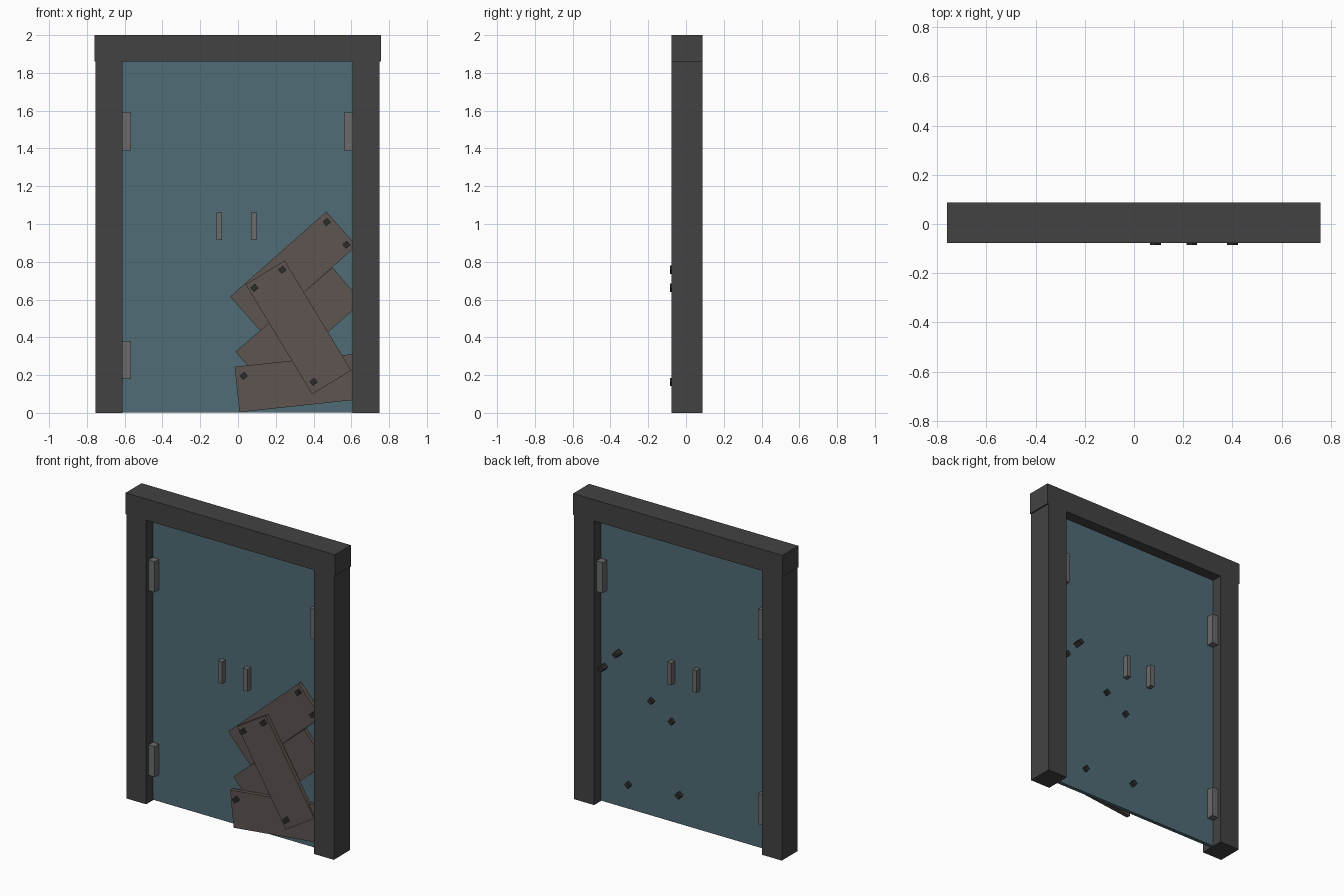
import bpy, bmesh
from math import radians
from mathutils import Matrix

if "Cube" in bpy.data.objects:
    bpy.data.objects.remove(bpy.data.objects["Cube"])


def material(name, rgb):
    m = bpy.data.materials.new(name)
    m.diffuse_color = (*rgb, 1)
    m.use_nodes = True
    m.node_tree.nodes["Principled BSDF"].inputs["Base Color"].default_value = m.diffuse_color
    return m


FRAME = material("dark_metal", (0.055, 0.055, 0.055))
PANEL = material("teal_panel", (0.08, 0.15, 0.18))
WOOD = material("old_wood", (0.11, 0.09, 0.08))
STEEL = material("steel", (0.15, 0.145, 0.145))
NAIL = material("nail_iron", (0.025, 0.025, 0.025))


def box(name, xs, ys, zs, mat, angle=0):
    """Box from ranges, turned about its own centre in the front plane."""
    spans = (xs, ys, zs)
    bm = bmesh.new()
    bmesh.ops.create_cube(bm, size=1)
    bmesh.ops.scale(bm, vec=[b - a for a, b in spans], verts=bm.verts)
    bmesh.ops.rotate(bm, matrix=Matrix.Rotation(-radians(angle), 3, 'Y'), verts=bm.verts)
    me = bpy.data.meshes.new(name)
    bm.to_mesh(me)
    bm.free()
    me.materials.append(mat)
    ob = bpy.data.objects.new(name, me)
    ob.location = [(a + b) / 2 for a, b in spans]
    bpy.context.collection.objects.link(ob)
    return ob


def around(c, size):
    return (c - size / 2, c + size / 2)


# Door frame
DEPTH = (-0.078, 0.087)
box("left_post", (-0.755, -0.611), DEPTH, (0, 1.86), FRAME)
box("right_post", (0.605, 0.749), DEPTH, (0, 1.86), FRAME)
box("lintel", (-0.76, 0.757), DEPTH, (1.86, 2), FRAME)

# Door panel
box("door_panel", (-0.611, 0.605), (-0.007, 0.017), (0.003, 1.86), PANEL)

# Hinges and handles, passing through the panel (one hinge is missing)
for i, (x, z) in enumerate([(-0.59, 1.49), (-0.59, 0.28), (0.584, 1.49)]):
    box(f"hinge_{i + 1}", around(x, 0.046), (-0.053, 0.063), around(z, 0.2), STEEL)
for side, x in (("left", -0.1), ("right", 0.084)):
    box(f"{side}_handle", around(x, 0.03), (-0.045, 0.055), (0.915, 1.06), STEEL)

# Planks: centre x, centre z, angle, front y, nail front y, nail positions
planks = [
    ("back_plank", 0.323, 0.455, 41, -0.03, 0, []),
    ("upper_plank", 0.293, 0.75, 41.5, -0.041, -0.055, [(0.47, 1.01), (0.574, 0.89)]),
    ("lower_plank", 0.333, 0.16, 6.1, -0.056, -0.077, [(0.03, 0.196)]),
    ("front_plank", 0.32, 0.4525, -58.8, -0.066, -0.085,
     [(0.235, 0.758), (0.087, 0.662), (0.4, 0.164)]),
]
for name, x, z, angle, front, nail_front, nails in planks:
    box(name, around(x, 0.68), (front, front + 0.027), around(z, 0.242), WOOD, angle)
    for i, (nx, nz) in enumerate(nails):
        box(f"{name}_nail_{i + 1}", around(nx, 0.032), (nail_front, nail_front + 0.122),
            around(nz, 0.03), NAIL, 40)
